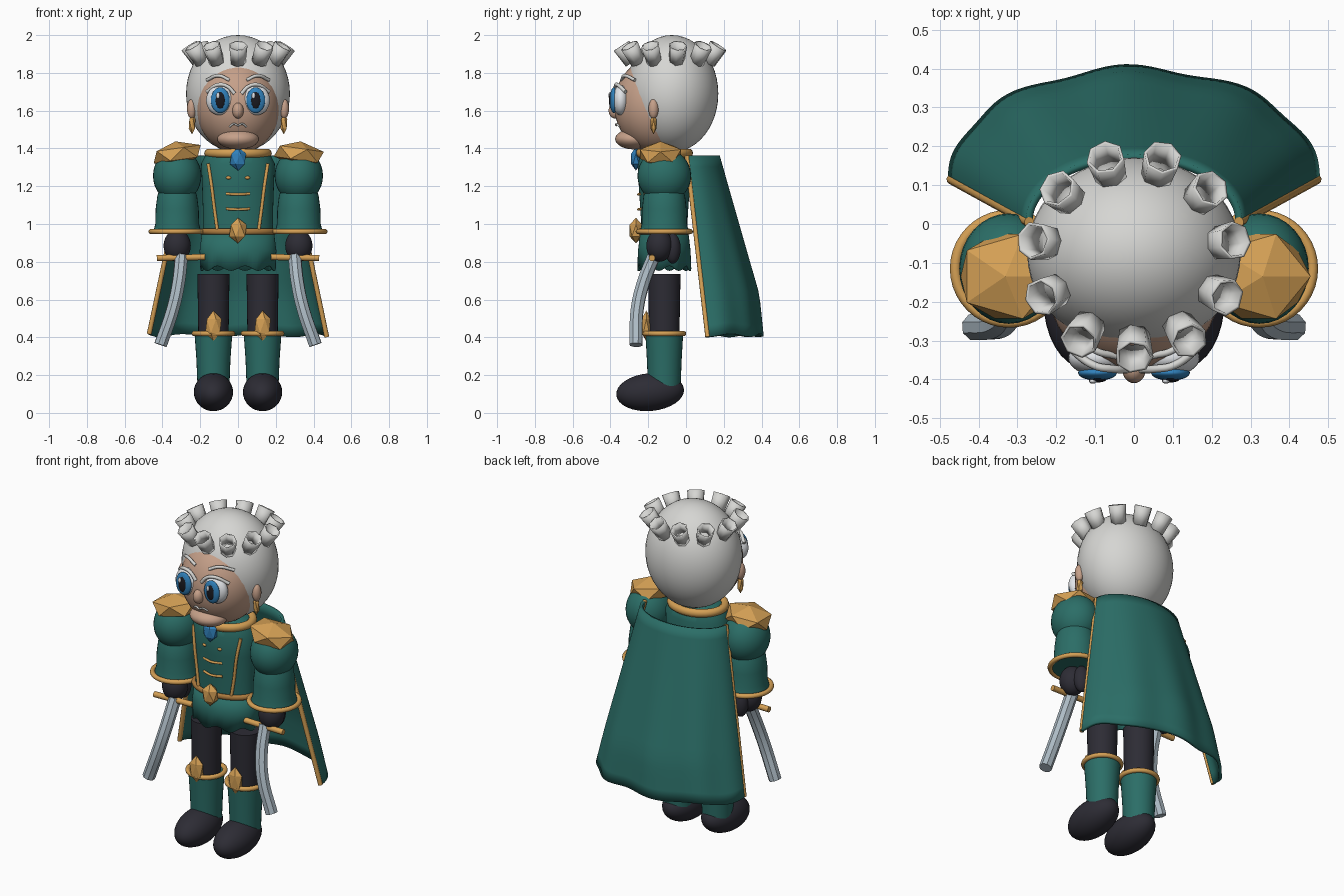
import bpy, bmesh
from math import sin, cos, pi, radians
from mathutils import Vector

if "Cube" in bpy.data.objects:
    bpy.data.objects.remove(bpy.data.objects["Cube"])


def material(name, r, g, b):
    m = bpy.data.materials.new(name)
    m.diffuse_color = (r, g, b, 1)
    m.use_nodes = True
    m.node_tree.nodes["Principled BSDF"].inputs["Base Color"].default_value = (r, g, b, 1)
    return m


GREEN = material("teal_cloth", .024, .155, .135)
GOLD = material("gold", .66, .35, .09)
LEATHER = material("belt_brown", .42, .2, .05)
HAIR = material("silver_hair", .67, .67, .65)
SKIN = material("skin", .56, .35, .25)
DARK = material("dark_cloth", .026, .025, .035)
STEEL = material("steel", .42, .5, .56)
BLUE = material("blue", .03, .22, .5)
WHITE = material("eye_white", .75, .77, .8)
BLACK = material("black", .01, .01, .014)
SIDES = (("left", 1), ("right", -1))


def finish(name, mat, smooth=True):
    ob = bpy.context.object
    ob.name = name
    ob.data.materials.clear()
    ob.data.materials.append(mat)
    if smooth:
        bpy.ops.object.shade_smooth_by_angle(angle=radians(40))
    return ob


def ball(name, mat, at, size, rot=(0, 0, 0), seg=32):
    bpy.ops.mesh.primitive_uv_sphere_add(segments=seg, ring_count=seg // 2, location=at, rotation=rot)
    bpy.context.object.scale = size
    return finish(name, mat)


def gem(name, mat, at, size, rot=(0, 0, 0)):
    bpy.ops.mesh.primitive_ico_sphere_add(subdivisions=1, location=at, rotation=rot)
    bpy.context.object.scale = size
    return finish(name, mat, False)


def ring(name, mat, at, major, minor, depth=1):
    bpy.ops.mesh.primitive_torus_add(location=at, major_radius=major, minor_radius=minor,
                                     major_segments=40, minor_segments=10)
    bpy.context.object.scale = (1, depth, 1)
    return finish(name, mat)


def tube(name, mat, points, radius, res=3, straight=False):
    cu = bpy.data.curves.new(name, "CURVE")
    cu.dimensions = "3D"
    cu.bevel_depth, cu.bevel_resolution, cu.use_fill_caps = radius, res, True
    if straight:
        sp = cu.splines.new("POLY")
        sp.points.add(len(points) - 1)
        for p, co in zip(sp.points, points):
            p.co = (*co, 1)
    else:
        sp = cu.splines.new("BEZIER")
        sp.bezier_points.add(len(points) - 1)
        for p, co in zip(sp.bezier_points, points):
            p.co = co
            p.handle_left_type = p.handle_right_type = "AUTO"
    ob = bpy.data.objects.new(name, cu)
    bpy.context.collection.objects.link(ob)
    bpy.ops.object.select_all(action="DESELECT")
    ob.select_set(True)
    bpy.context.view_layer.objects.active = ob
    bpy.ops.object.convert(target="MESH")
    return finish(name, mat)


def sheet(name, mat, rows, closed=False, caps=False, thick=0):
    """Skin a list of equal-length point rows."""
    bm = bmesh.new()
    vs = [[bm.verts.new(p) for p in row] for row in rows]
    n = len(rows[0])
    for a, b in zip(vs, vs[1:]):
        for i in range(n if closed else n - 1):
            j = (i + 1) % n
            bm.faces.new((a[i], a[j], b[j], b[i]))
    if caps:
        bm.faces.new(vs[0][::-1])
        bm.faces.new(vs[-1])
    bmesh.ops.recalc_face_normals(bm, faces=bm.faces)
    me = bpy.data.meshes.new(name)
    bm.to_mesh(me)
    bm.free()
    ob = bpy.data.objects.new(name, me)
    bpy.context.collection.objects.link(ob)
    bpy.ops.object.select_all(action="DESELECT")
    ob.select_set(True)
    bpy.context.view_layer.objects.active = ob
    if thick:
        mod = ob.modifiers.new("thickness", "SOLIDIFY")
        mod.thickness, mod.offset = thick, 0
    return finish(name, mat)


def lathe(name, mat, x, y, profile, n=32, wave=0, caps=True, thick=0):
    """Stack ellipses given as (z, rx, ry); wave ripples the first one."""
    rows = []
    for k, (z, rx, ry) in enumerate(profile):
        w = wave if k == 0 else 0
        rows.append([(x + rx * cos(a), y + ry * sin(a), z + w * sin(a * 8))
                     for a in (2 * pi * i / n for i in range(n))])
    return sheet(name, mat, rows, True, caps, thick)


MID = -.115  # depth of the body axis

# Coat, belt and collar
lathe("coat_body", GREEN, 0, MID, [(.95, .185, .12), (1.05, .185, .125), (1.2, .19, .135),
                                   (1.32, .195, .14), (1.37, .17, .125), (1.4, .1, .08)], 48)
lathe("coat_skirt", GREEN, 0, MID, [(.765, .195, .138), (.86, .198, .134), (.96, .185, .122)],
      64, wave=.013, caps=False, thick=.01)
ring("belt", LEATHER, (0, MID, .96), .192, .016, .68)
gem("belt_buckle", GOLD, (0, -.265, .965), (.052, .04, .068))
ring("collar", GOLD, (0, MID, 1.375), .155, .024, .85)
gem("throat_jewel", BLUE, (0, -.265, 1.345), (.048, .03, .062))
for z, half in ((1.16, .062), (1.08, .062)):
    tube("coat_clasp", GOLD, [(-half, -.238, z), (0, -.252, z - .003), (half, -.238, z)], .007)
for side, s in SIDES:
    ball(side + "_coat_button", GOLD, (s * .05, -.246, 1.245), (.014, .01, .009), seg=12)
    tube(side + "_coat_trim", GOLD, [(s * .158, -.2, 1.32), (s * .14, -.215, 1.2),
                                     (s * .125, -.215, 1.08), (s * .11, -.22, .97)], .009)

# Arms, hands and sabres
for side, s in SIDES:
    x = s * .322
    ball(side + "_shoulder_puff", GREEN, (x, MID, 1.255), (.128, .142, .143))
    lathe(side + "_sleeve", GREEN, x, MID, [(.955, .128, .13), (1.0, .116, .12), (1.08, .114, .118),
                                            (1.15, .105, .11), (1.22, .08, .08)])
    ring(side + "_cuff", GOLD, (x, MID, .96), .138, .014)
    gem(side + "_epaulette", GOLD, (s * .322, -.135, 1.37), (.145, .128, .068), (0, s * radians(8), 0))
    ball(side + "_hand", DARK, (x, -.14, .885), (.072, .07, .085))
    ball(side + "_fingers", DARK, (s * .315, -.07, .87), (.045, .042, .08))
    tube(side + "_sabre_guard", GOLD, [(s * .175, -.18, .825), (s * .43, -.18, .82)], .017, straight=True)
    tube(side + "_sabre_blade", STEEL, [(s * .3, -.17, .83), (s * .315, -.225, .69),
                                        (s * .345, -.258, .55), (s * .41, -.265, .36)], .036, 2)

# Legs, boots and shoes
for side, s in SIDES:
    x = s * .13
    lathe(side + "_leg", DARK, x, MID, [(.4, .08, .08), (.735, .085, .086)])
    lathe(side + "_boot", GREEN, x, MID, [(.1, .083, .085), (.28, .09, .092), (.42, .1, .1)])
    ring(side + "_boot_cuff", GOLD, (x, MID, .42), .102, .014)
    gem(side + "_knee_gem", GOLD, (x, -.21, .46), (.048, .03, .082))
    ball(side + "_shoe", DARK, (x, -.19, .11), (.104, .18, .1), (radians(5), 0, 0))

# Cape: half-ellipse sections that flare downwards with deepening folds
rows = []
for k in range(17):
    v = k / 16
    z = 1.36 - .95 * v
    flare = min(v / .77, 1)
    row = []
    for i in range(65):
        a = pi / 2 * (i / 32 - 1)
        fold = 1 + .028 * flare * sin(a * 9 + 2) * cos(a)
        row.append(((.27 + .2 * v) * sin(a) * fold, .005 + .11 * v + (.165 + .125 * flare - .01 * v) * cos(a) * fold,
                    z + .008 * v * sin(a * 7)))
    rows.append(row)
sheet("cape", GREEN, rows, thick=.018)
for side, i in (("left", -1), ("right", 0)):
    tube(side + "_cape_trim", GOLD, [r[i] for r in rows], .013, straight=True)

# Head and hair
ball("head", SKIN, (0, -.15, 1.63), (.225, .23, .255), seg=48)
ball("hair", HAIR, (0, -.075, 1.69), (.275, .246, .31), seg=48)
ball("chin", SKIN, (0, -.275, 1.45), (.11, .1, .055))
ball("nose", SKIN, (0, -.375, 1.6), (.03, .035, .042), seg=20)
tube("moustache", HAIR, [(-.045, -.352, 1.515), (-.02, -.368, 1.53), (0, -.37, 1.522),
                         (.02, -.368, 1.53), (.045, -.352, 1.515)], .005)

# Crown of open hair curls
for k in range(11):
    a = 2 * pi * k / 11 - pi / 2
    out = Vector((cos(a), sin(a), 0))
    axis = (out * .55 + Vector((0, 0, .85))).normalized()
    u = Vector((-sin(a), cos(a), 0))
    w = axis.cross(u)
    base = Vector((0, -.08, 1.855)) + out * .205
    sheet("hair_curl", HAIR, [[base + axis * h + (u * cos(t) + w * sin(t)) * r
                               for t in (2 * pi * j / 7 for j in range(7))]
                              for h, r in ((0, .037), (.105, .046))], True, thick=.008)

# Eyes, brows, ears and earrings
for side, s in SIDES:
    x = s * .094
    ball(side + "_eyeball", WHITE, (x, -.345, 1.655), (.075, .045, .08))
    ball(side + "_iris", BLUE, (x, -.383, 1.655), (.05, .02, .068))
    ball(side + "_pupil", BLACK, (x, -.396, 1.655), (.026, .012, .045))
    ball(side + "_eye_glint", WHITE, (x - .012, -.405, 1.68), (.01, .006, .016), seg=12)
    tube(side + "_eyelid", HAIR, [(s * .018, -.375, 1.69), (s * .055, -.373, 1.728),
                                  (s * .1, -.365, 1.738), (s * .165, -.32, 1.7)], .01)
    tube(side + "_eyebrow", HAIR, [(s * .045, -.34, 1.762), (s * .1, -.325, 1.785),
                                   (s * .165, -.27, 1.762)], .009)
    ball(side + "_ear", SKIN, (s * .245, -.172, 1.61), (.025, .027, .052), seg=20)
    gem(side + "_earring", GOLD, (s * .243, -.172, 1.53), (.02, .018, .056))
